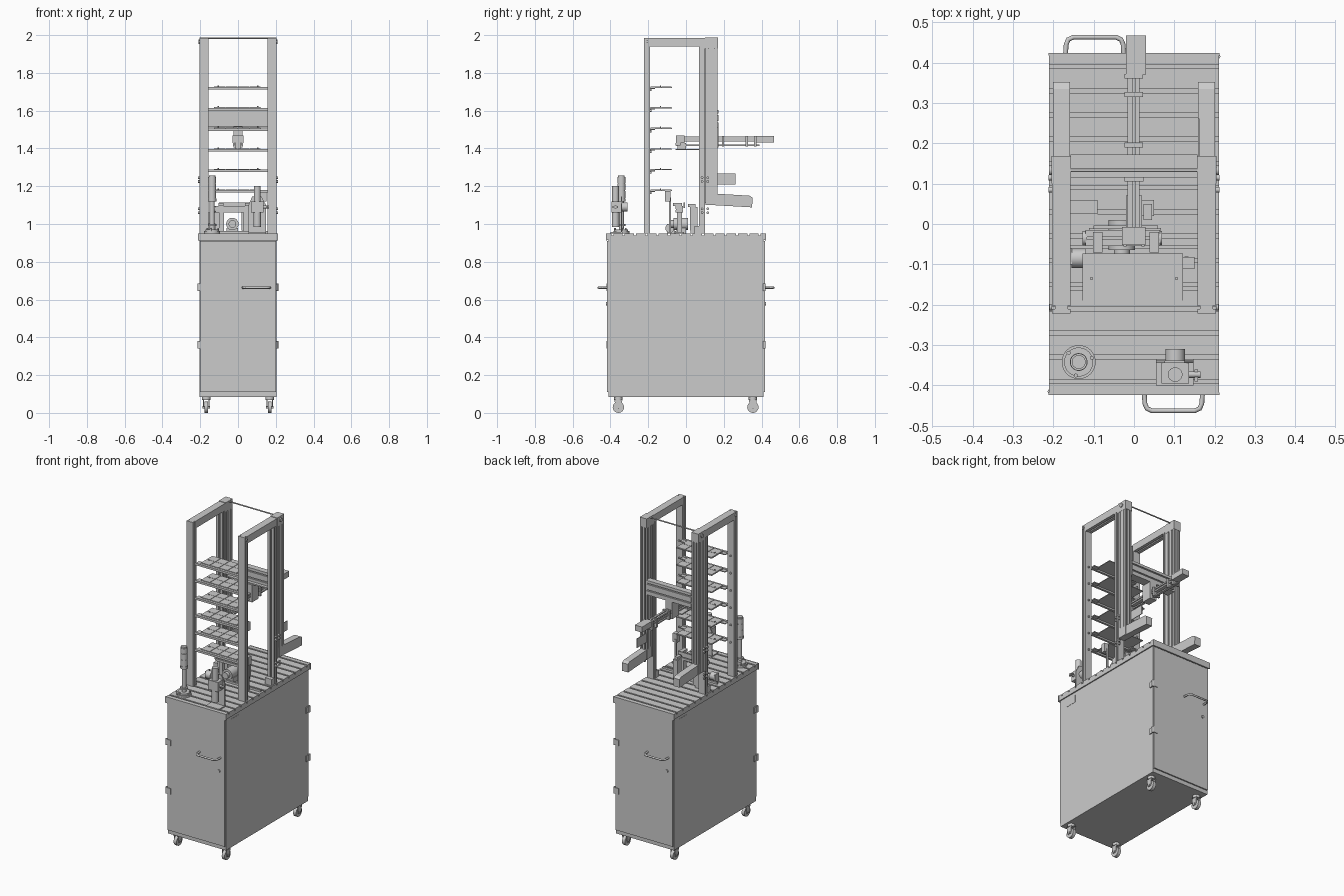
import bpy, bmesh
from math import cos, sin, pi
from mathutils import Vector, Matrix

if "Cube" in bpy.data.objects:
    bpy.data.objects.remove(bpy.data.objects["Cube"])


def finish(name, bm, smooth=False):
    bmesh.ops.recalc_face_normals(bm, faces=bm.faces)
    me = bpy.data.meshes.new(name)
    bm.to_mesh(me)
    bm.free()
    if smooth:
        for p in me.polygons:
            p.use_smooth = len(p.vertices) == 4
    ob = bpy.data.objects.new(name, me)
    bpy.context.collection.objects.link(ob)
    return ob


def box(name, x0, x1, y0, y1, z0, z1):
    bm = bmesh.new()
    m = Matrix.Translation(((x0+x1)/2, (y0+y1)/2, (z0+z1)/2)) @ Matrix.Diagonal((abs(x1-x0), abs(y1-y0), abs(z1-z0), 1))
    bmesh.ops.create_cube(bm, size=1, matrix=m)
    return finish(name, bm)


def prism(name, pts, axis, a, b, smooth=False):
    """Extrude a 2D outline along x, y or z from a to b."""
    put = {'x': lambda u, v, t: (t, u, v), 'y': lambda u, v, t: (u, t, v), 'z': lambda u, v, t: (u, v, t)}[axis]
    bm = bmesh.new()
    lo = [bm.verts.new(put(u, v, a)) for u, v in pts]
    hi = [bm.verts.new(put(u, v, b)) for u, v in pts]
    n = len(pts)
    bm.faces.new(lo)
    bm.faces.new(hi)
    for i in range(n):
        bm.faces.new((lo[i], lo[(i+1) % n], hi[(i+1) % n], hi[i]))
    return finish(name, bm, smooth)


def cyl(name, c, r, axis, a, b, n=24):
    pts = [(c[0]+r*cos(2*pi*i/n), c[1]+r*sin(2*pi*i/n)) for i in range(n)]
    return prism(name, pts, axis, a, b, True)


def slotted(u0, u1, v0, v1, counts, w=0.008, d=0.007):
    """Rectangle outline with open grooves; counts = bottom, right, top, left."""
    corners = [Vector(p) for p in ((u0, v0), (u1, v0), (u1, v1), (u0, v1))]
    out = []
    for i, k in enumerate(counts):
        a, b = corners[i], corners[(i+1) % 4]
        t = (b-a).normalized()
        n = Vector((-t.y, t.x))
        out.append(a)
        for j in range(k):
            c = a + (b-a)*((j+.5)/k)
            out += [c-t*w/2, c-t*w/2+n*d, c+t*w/2+n*d, c+t*w/2]
    return out


def tube(name, pts, r):
    cu = bpy.data.curves.new(name, 'CURVE')
    cu.dimensions = '3D'
    cu.bevel_depth = r
    cu.bevel_resolution = 2
    cu.use_fill_caps = True
    sp = cu.splines.new('POLY')
    sp.points.add(len(pts)-1)
    for p, q in zip(sp.points, pts):
        p.co = (*q, 1)
    ob = bpy.data.objects.new(name, cu)
    bpy.context.collection.objects.link(ob)


# Cabinet and grooved table top
box("cabinet_body", -.203, .203, -.41, .41, .085, .915)
prism("table_top", slotted(-.42, .42, .915, .95, (0, 0, 14, 0), .010, .012), 'x', -.21, .21)
for s in (-1, 1):
    box("table_end_strip", -.212, .212, s*.418, s*.424, .912, .951)
    box("side_badge_plate", s*.203, s*.2045, s*-.36, s*-.28, .85, .895)

# Doors, handles, hinges and locks: the back is the front turned half round
for s in (1, -1):
    box("door", s*-.2, s*.2, s*-.418, s*-.41, .11, .91)
    bow = [(.025, .415), (.027, .445), (.032, .457), (.045, .463), (.15, .463), (.163, .457), (.168, .445), (.17, .415)]
    tube("door_handle", [(s*x, -s*y, .663) for x, y in bow], .006)
    cyl("door_lock", (s*.16, .578), .009, 'y', s*-.424, s*-.418, 16)
    for z in (.36, .665):
        cyl("hinge_pin", (s*-.207, s*-.415), .007, 'z', z-.02, z+.02, 12)
        box("hinge_leaf_door", s*-.207, s*-.175, s*-.422, s*-.418, z-.018, z+.018)
        box("hinge_leaf_body", s*-.208, s*-.203, s*-.415, s*-.385, z-.018, z+.018)

# Casters
for x in (-.168, .168):
    for y in (-.358, .354):
        cyl("caster_wheel", (y, .03), .03, 'x', x-.01, x+.01)
        cyl("caster_swivel", (x, y), .022, 'z', .068, .085, 20)
        for s in (-1, 1):
            fork = [(y-.022, .072), (y-.012, .022), (y+.012, .022), (y+.022, .072)]
            prism("caster_fork", fork, 'x', x+s*.012, x+s*.016)
        cyl("caster_axle", (y, .03), .006, 'x', x-.02, x+.02, 12)

# Frame: front posts, top beams, rear posts and vertical drive axes
for s, tag in ((-1, "left"), (1, "right")):
    x0, x1 = sorted((s*.157, s*.203))
    prism(tag+"_front_post", slotted(x0, x1, -.222, -.190, (0, 1, 0, 1)), 'z', .95, 1.985)
    prism(tag+"_top_beam", slotted(x0, x1, 1.94, 1.985, (1, 0, 0, 0)), 'y', -.190, .10)
    prism(tag+"_rear_post", slotted(x0, x1, .07, .10, (1, 1, 0, 1)), 'z', .95, 1.985)
    prism(tag+"_vertical_axis", slotted(x0, x1, .103, .167, (0, 2, 2, 2), .007), 'z', 1.10, 1.985)
    box(tag+"_axis_mount", x0+.01, x1-.01, .098, .105, 1.11, 1.97)
    box(tag+"_axis_cap", x0-.001, x1+.001, .100, .169, 1.93, 1.988)
    prism(tag+"_axis_motor", [(.11, 1.102), (.35, 1.088), (.352, 1.14), (.335, 1.15), (.11, 1.163)], 'x', x0+.002, x1-.002)
    box(tag+"_post_foot", x0, x1, .045, .07, .95, .99)
    cyl(tag+"_shaft_end", (.133, 1.965), .012, 'x', s*.203, s*.210, 16)
    cyl(tag+"_front_bolt", (-.206, 1.965), .008, 'x', s*.203, s*.209, 12)
    for z in (1.06, 1.08, 1.225, 1.245):
        for y in (.085, .115):
            cyl(tag+"_clamp_bolt", (y, z), .007, 'x', s*.203, s*.212, 12)
cyl("synchronising_shaft", (.133, 1.984), .004, 'x', -.16, .16, 12)
box("cable_guide_plate", .158, .162, .167, .262, 1.209, 1.267)

# Storage shelves with two rows of pallet tiles
for i in range(6):
    z = 1.176 + i*.109
    box("shelf_plate", -.128, .122, -.19, -.073, z, z+.004)
    box("shelf_front_rail", -.157, .157, -.204, -.190, z-.01, z+.003)
    for s in (-1, 1):
        box("shelf_bracket", s*.120, s*.157, -.19, -.165, z-.006, z)
        cyl("shelf_bolt", (s*.18, z-.012), .006, 'y', -.190, -.183, 12)
        cyl("shelf_locating_pin", (s*.105, -.135), .004, 'z', z+.004, z+.012, 10)
    for c in range(4):
        for r in range(2):
            xx, yy = -.126+c*.062, -.188+r*.057
            box("pallet_tile", xx, xx+.059, yy, yy+.055, z+.004, z+.007)

# Lifting crossbeam with hanging carriage
prism("crossbeam", slotted(.135, .172, 1.52, 1.603, (1, 2, 0, 2)), 'x', -.157, .157)
box("crossbeam_lower_plate", -.157, .157, .115, .172, 1.512, 1.52)
box("arm_carriage", -.024, .024, .105, .172, 1.405, 1.515)

# Reaching arm with drive and gripper
prism("arm_beam", slotted(-.016, .014, 1.436, 1.462, (0, 1, 1, 1), .006, .005), 'y', -.05, .40)
box("arm_lower_rail", -.008, .008, -.05, .39, 1.414, 1.422)
box("arm_drive", -.02, .03, .37, .467, 1.432, 1.467)
for y in (.19, .315, .36):
    box("arm_clamp", -.024, .022, y, y+.012, 1.410, 1.467)
box("gripper_body", -.03, .028, -.052, -.008, 1.428, 1.468)
box("gripper_neck", -.012, .012, -.045, .0, 1.398, 1.43)
box("gripper_plate", -.02, .02, -.055, .07, 1.391, 1.398)
for s in (-1, 1):
    box("gripper_finger", s*.018, s*.026, -.056, -.03, 1.415, 1.43)

# Transfer unit on the table
prism("transfer_beam", slotted(-.055, -.015, 1.06, 1.095, (0, 1, 1, 1), .006, .005), 'x', -.12, .065)
for x in (-.122, .063):
    cyl("transfer_roller", (-.035, 1.078), .018, 'x', x-.006, x+.006, 20)
for x in (-.10, .03):
    box("transfer_leg", x, x+.025, -.048, -.02, .95, 1.06)
    box("transfer_foot", x-.012, x+.037, -.058, -.01, .95, .958)
cyl("gear_motor", (-.03, 1.0), .033, 'y', -.065, .01)
cyl("gear_motor_flange", (-.03, 1.0), .02, 'y', -.085, -.065)
box("gear_motor_base", -.06, .0, -.05, .0, .95, .98)
cyl("idler_roller", (-.085, .978), .024, 'x', -.155, -.12)
box("idler_bracket", -.16, -.154, -.10, -.06, .95, 1.0)
box("valve_block", -.16, -.09, .025, .06, .965, 1.06)
box("valve_block_foot", -.15, -.10, .03, .055, .95, .965)
box("control_box", .018, .05, .02, .06, .965, 1.09)
box("control_box_foot", .022, .046, .025, .055, .95, .965)
box("control_box_cap", .024, .044, .01, .05, 1.09, 1.105)
box("cross_rail", -.18, .20, -.062, -.052, .95, .962)
box("sensor_stand", .125, .135, -.09, -.08, .95, 1.14)
box("sensor_head", .12, .15, -.112, -.082, 1.12, 1.175)
box("stop_arm", -.10, .06, -.012, -.004, 1.085, 1.115)
for x in (-.09, .05):
    box("stop_block", x-.012, x+.012, -.07, -.02, 1.095, 1.11)

# Signal tower at the front left
tower = (-.137, -.342)
for r, a, b in ((.042, .95, .962), (.036, .962, .972), (.013, .972, 1.13), (.022, .99, 1.0), (.022, 1.12, 1.135),
                (.021, 1.138, 1.176), (.019, 1.135, 1.25), (.021, 1.179, 1.215), (.021, 1.218, 1.25), (.017, 1.25, 1.258)):
    cyl("signal_tower_section", tower, r, 'z', a, b, 32)
for a in (0.3, 2.4, 4.5):
    cyl("signal_tower_screw", (tower[0]+.034*cos(a), tower[1]+.034*sin(a)), .005, 'z', .96, .978, 10)

# Air service unit on an L bracket
box("service_bracket_foot", .055, .148, -.40, -.335, .95, .957)
prism("service_bracket_plate", [(.055, .95), (.148, .95), (.148, 1.10), (.125, 1.145), (.075, 1.145), (.055, 1.10)], 'y', -.345, -.338)
box("service_body", .068, .136, -.395, -.345, 1.06, 1.12)
cyl("service_knob", (.102, -.373), .018, 'z', 1.12, 1.2)
cyl("service_bowl", (.102, -.373), .02, 'z', .985, 1.06)
cyl("service_gauge", (.102, 1.09), .024, 'y', -.338, -.31)
cyl("service_port", (-.373, 1.09), .008, 'x', .136, .165, 12)
box("service_valve_lever", .15, .158, -.39, -.36, 1.085, 1.095)
